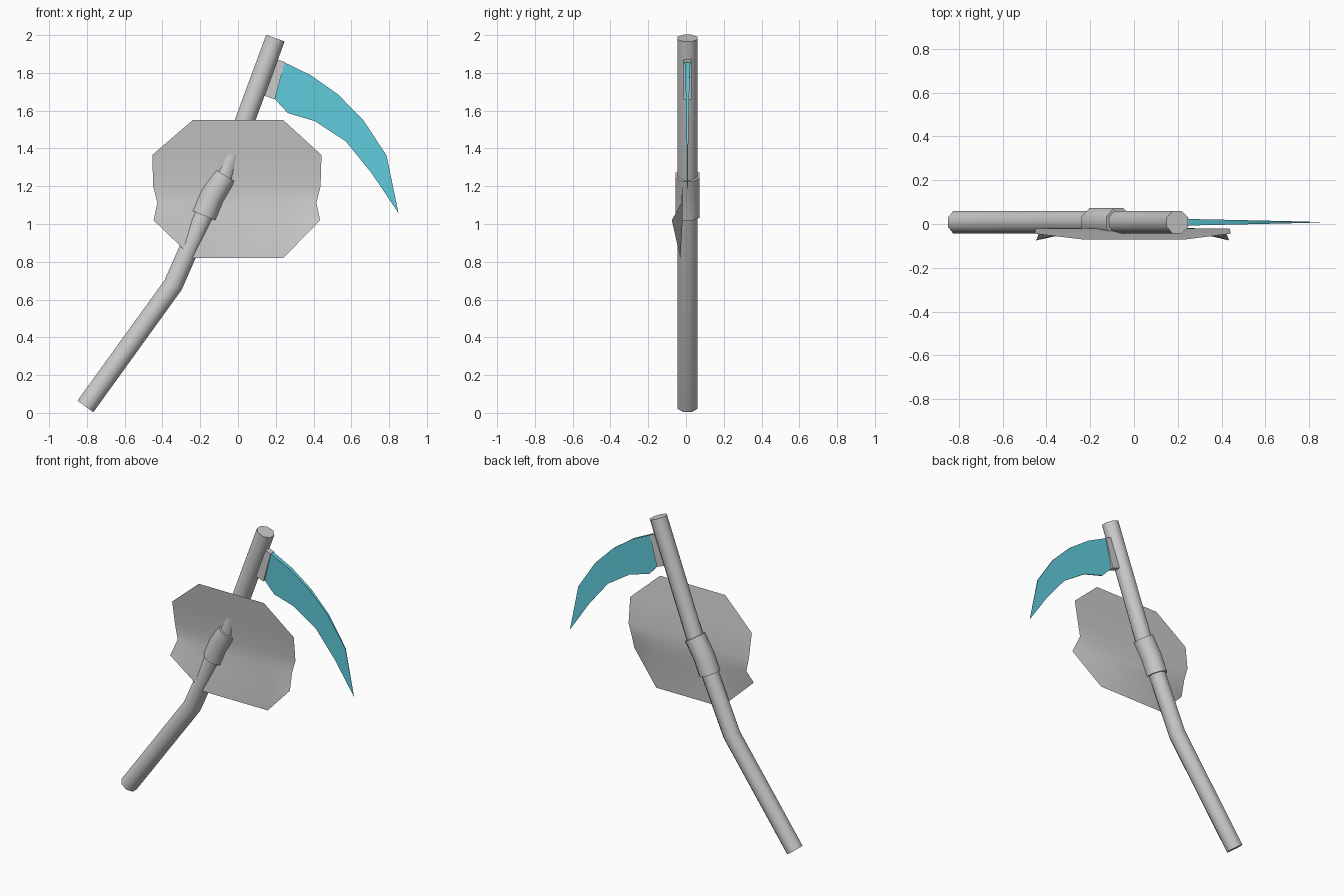
import bpy, bmesh, math
from mathutils import Vector

if "Cube" in bpy.data.objects:
    bpy.data.objects.remove(bpy.data.objects["Cube"])

YC = 0.008  # depth of the handle axis


def finish(name, bm, angle=None, color=None):
    bmesh.ops.recalc_face_normals(bm, faces=bm.faces)
    me = bpy.data.meshes.new(name)
    bm.to_mesh(me)
    bm.free()
    ob = bpy.data.objects.new(name, me)
    bpy.context.collection.objects.link(ob)
    if angle:
        bpy.ops.object.select_all(action='DESELECT')
        ob.select_set(True)
        bpy.context.view_layer.objects.active = ob
        bpy.ops.object.shade_smooth_by_angle(angle=math.radians(angle))
    if color:
        mat = bpy.data.materials.new(name)
        mat.diffuse_color = color
        mat.use_nodes = True
        mat.node_tree.nodes["Principled BSDF"].inputs["Base Color"].default_value = mat.diffuse_color
        me.materials.append(mat)
    return ob


def tube(name, path, apothem, sides=8):
    """Octagonal tube swept along a bent path in the xz plane."""
    bm = bmesh.new()
    pts = [Vector((x, YC, z)) for x, z in path]
    r = apothem / math.cos(math.pi / sides)
    rings = []
    for i, p in enumerate(pts):
        d = Vector()
        if i > 0:
            d += (p - pts[i - 1]).normalized()
        if i < len(pts) - 1:
            d += (pts[i + 1] - p).normalized()
        d.normalize()
        side = Vector((d.z, 0, -d.x))
        ring = []
        for k in range(sides):
            a = 2 * math.pi * (k + 0.5) / sides
            ring.append(bm.verts.new(p + side * r * math.cos(a) + Vector((0, r * math.sin(a), 0))))
        rings.append(ring)
    for a, b in zip(rings, rings[1:]):
        for k in range(sides):
            n = (k + 1) % sides
            bm.faces.new((a[k], a[n], b[n], b[k]))
    bm.faces.new(rings[0])
    bm.faces.new(rings[-1])
    return finish(name, bm, 50)


# Bent handle and the collar around its middle
mid, upper = (-0.137, 1.147), (-0.07, 1.258)
tube("handle", [(-0.808, 0.034), (-0.343, 0.678), mid, upper, (0.198, 1.984)], 0.052)
tube("collar", [(-0.18, 1.044), mid, upper], 0.064)

# Bent sheet shield: rows of (z, outer x, outer y, inner y)
rows = [(1.55, None, None, -0.07), (1.365, 0.448, -0.044, -0.044),
        (1.2, 0.443, -0.02, -0.02), (1.112, 0.421, -0.025, -0.018),
        (1.02, 0.441, -0.075, -0.018), (0.82, None, None, -0.03)]
bm = bmesh.new()
grid = []
for z, ox, oy, iy in rows:
    cols = [(-0.24, iy), (0.24, iy)]
    if ox:
        cols = [(-ox - 0.006, oy)] + cols + [(ox - 0.006, oy)]
    grid.append([bm.verts.new((x, y, z)) for x, y in cols])
for a, b in zip(grid, grid[1:]):
    if len(a) == len(b):
        for k in range(3):
            bm.faces.new((a[k], b[k], b[k + 1], a[k + 1]))
    else:
        s, w = (a, b) if len(a) == 2 else (b, a)
        bm.faces.new((s[0], w[0], w[1]))
        bm.faces.new((s[0], w[1], w[2], s[1]))
        bm.faces.new((s[1], w[2], w[3]))
shield = finish("shield", bm, 60)
if shield.data.polygons[0].normal.y > 0:
    shield.data.flip_normals()

# Curved blade: thick spine, thin cutting edge, tapering to the tip
spine = [(0.243, 1.857), (0.385, 1.788), (0.528, 1.687), (0.66, 1.555), (0.786, 1.364)]
edge = [(0.192, 1.665), (0.264, 1.587), (0.406, 1.545), (0.57, 1.438), (0.707, 1.27)]
bm = bmesh.new()
sections = []
for i, (s, e) in enumerate(zip(spine, edge)):
    t = 1 - i / 5
    sections.append([bm.verts.new((p[0], YC + h * t, p[1]))
                     for p, h in ((s, -0.015), (s, 0.015), (e, 0.006), (e, -0.006))])
tip = bm.verts.new((0.85, YC, 1.057))
for a, b in zip(sections, sections[1:]):
    for k in range(4):
        n = (k + 1) % 4
        bm.faces.new((a[k], a[n], b[n], b[k]))
for k in range(4):
    bm.faces.new((sections[-1][k], sections[-1][(k + 1) % 4], tip))
bm.faces.new(sections[0])
finish("blade", bm, 35, (0.12, 0.62, 0.74, 1))

# Block joining the blade to the handle
bm = bmesh.new()
outline = [(0.19, 1.878), (0.248, 1.857), (0.195, 1.66), (0.125, 1.684)]
front, back = ([bm.verts.new((x, y, z)) for x, z in outline] for y in (YC - 0.02, YC + 0.02))
bm.faces.new(front)
bm.faces.new(back)
for k in range(4):
    n = (k + 1) % 4
    bm.faces.new((front[k], front[n], back[n], back[k]))
finish("blade_mount", bm)
